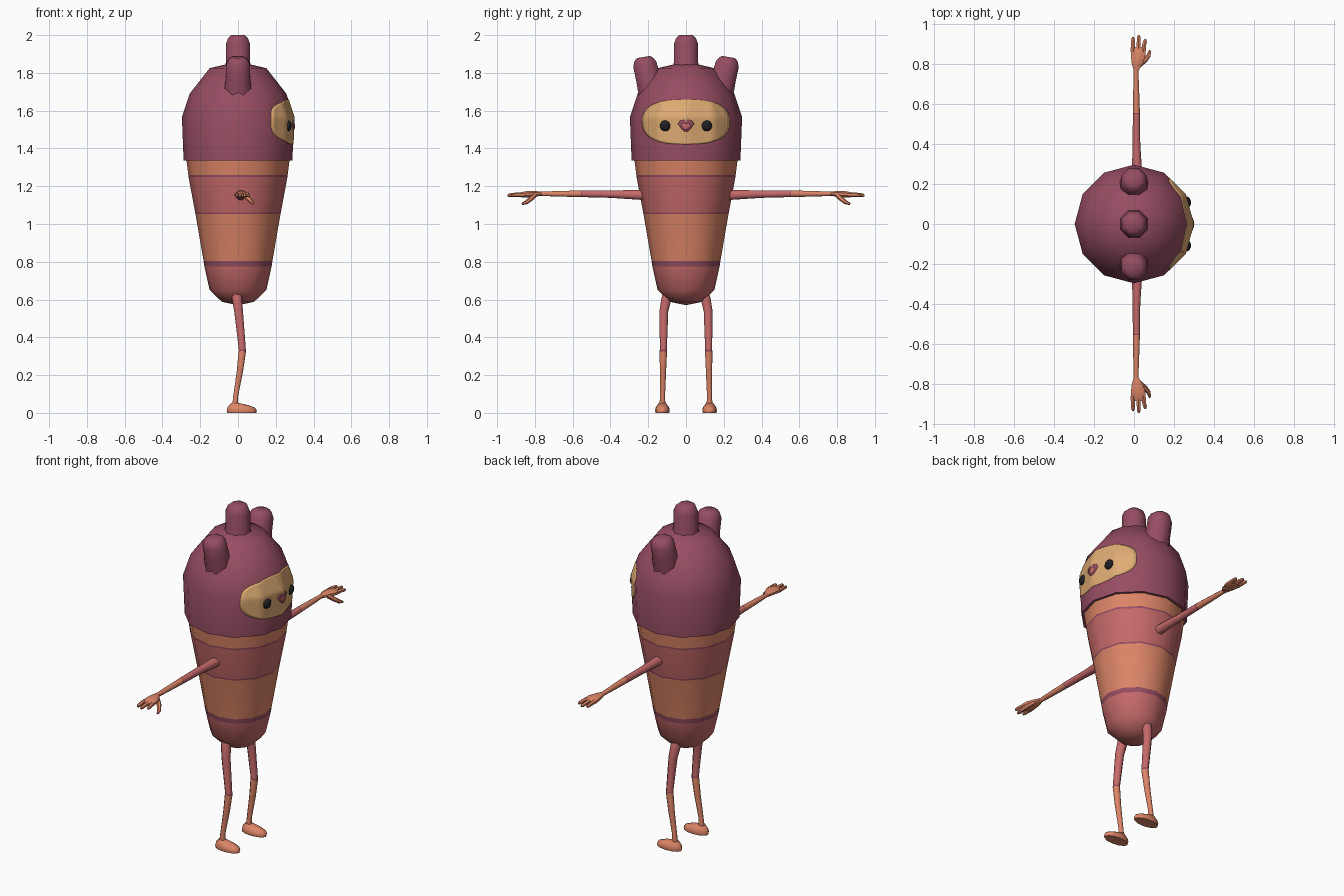
import bpy, bmesh, math
from mathutils import Vector
from mathutils.bvhtree import BVHTree

if "Cube" in bpy.data.objects:
    bpy.data.objects.remove(bpy.data.objects["Cube"])


def material(name, rgb):
    m = bpy.data.materials.new(name)
    lin = [((c / 255 + 0.055) / 1.055) ** 2.4 for c in rgb]
    m.diffuse_color = (*lin, 1)
    m.use_nodes = True
    m.node_tree.nodes["Principled BSDF"].inputs["Base Color"].default_value = m.diffuse_color
    return m


PLUM, RED, ORANGE, TAN, BLACK = range(5)
MATS = [material("plum", (150, 77, 98)), material("dusty_red", (198, 106, 106)),
        material("orange", (220, 133, 103)), material("tan", (222, 171, 115)),
        material("black", (32, 32, 34))]


def finish(name, bm, fix=True, sharp=50):
    """Turn a bmesh into an object, smooth except at sharp edges."""
    if fix:
        bmesh.ops.recalc_face_normals(bm, faces=bm.faces)
    for f in bm.faces:
        f.smooth = True
    for e in bm.edges:
        e.smooth = e.calc_face_angle(0) < math.radians(sharp)
    me = bpy.data.meshes.new(name)
    bm.to_mesh(me)
    for m in MATS:
        me.materials.append(m)
    ob = bpy.data.objects.new(name, me)
    bpy.context.collection.objects.link(ob)
    return ob


def bridge(bm, rings, mats):
    """Skin rings of vertices; a one-vertex ring is a pole, other ends get caps."""
    n = max(len(r) for r in rings)
    for k, (a, b) in enumerate(zip(rings, rings[1:])):
        for i in range(n):
            j = (i + 1) % n
            quad = [a[i % len(a)], a[j % len(a)], b[j % len(b)], b[i % len(b)]]
            f = bm.faces.new(list(dict.fromkeys(quad)))
            f.material_index = mats[k] if isinstance(mats, list) else mats
    for r, k in ((rings[0], 0), (rings[-1], -1)):
        if len(r) > 2:
            bm.faces.new(r).material_index = mats[k] if isinstance(mats, list) else mats


def lathe(name, profile, mats, sides=12):
    bm = bmesh.new()
    rings = []
    for r, z in profile:
        angs = [2 * math.pi * i / sides for i in range(sides)] if r else [0]
        rings.append([bm.verts.new((r * math.cos(a), r * math.sin(a), z)) for a in angs])
    bridge(bm, rings, mats)
    return finish(name, bm), bm


def tube(name, pts, mats, side=1, sides=8, phase=0.5):
    """Loft along (x, y, z, radius_x, radius_other); y is mirrored by side."""
    bm = bmesh.new()
    P = [Vector((p[0], p[1] * side, p[2])) for p in pts]
    rings = []
    for k, p in enumerate(pts):
        d = (P[min(k + 1, len(P) - 1)] - P[max(k - 1, 0)]).normalized()
        u = (Vector((1, 0, 0)) - d * d.x).normalized()
        v = d.cross(u)
        ra, rb = p[3], p[-1]
        rings.append([bm.verts.new(P[k] + u * ra * math.cos(a) + v * rb * math.sin(a))
                      for a in [2 * math.pi * (i + phase) / sides for i in range(sides)]])
    bridge(bm, rings, mats)
    return finish(name, bm)


# Striped body
lathe("body",
      [(0, .57), (.085, .588), (.15, .65), (.178, .775), (.182, .803), (.225, 1.052),
       (.227, 1.062), (.262, 1.25), (.263, 1.26), (.274, 1.345), (0, 1.40)],
      [RED, RED, RED, PLUM, ORANGE, PLUM, RED, PLUM, ORANGE, ORANGE])

# Hood
hood, hood_bm = lathe("hood",
                      [(0, 1.37), (.265, 1.337), (.288, 1.337), (.297, 1.565),
                       (.256, 1.69), (.15, 1.825), (0, 1.86)], PLUM)
hood_tree = BVHTree.FromBMesh(hood_bm)

# Knobs on the hood
K = 1 / math.cos(math.pi / 8)
tube("top_knob", [(0, 0, z, r * K) for z, r in
                  ((1.80, .08), (1.86, .063), (1.955, .063), (1.985, .052), (2.0, .036))], PLUM)
for s, tag in ((1, "left"), (-1, "right")):
    tube(tag + "_knob", [(0, y, z, r * K) for y, z, r in
                         ((.170, 1.67, .078), (.200, 1.77, .065), (.218, 1.845, .063),
                          (.224, 1.872, .050), (.226, 1.884, .034))], PLUM, s)


# Plates that follow the front of the hood
def plate(name, outline, cz, lift, mat, rings=14):
    bm = bmesh.new()

    def place(y, z, h):
        hit = hood_tree.ray_cast(Vector((1, y, z)), Vector((-1, 0, 0)))
        return bm.verts.new(hit[0] + hit[1].normalized() * h)

    loops = [[place(0, cz, lift)]]
    for k in range(1, rings + 1):
        loops.append([place(y * k / rings, cz + z * k / rings, lift) for y, z in outline])
    loops.append([place(y, cz + z, -.003) for y, z in outline])
    n = len(outline)
    for a, b in zip(loops, loops[1:]):
        for i in range(n):
            j = (i + 1) % n
            quad = [a[i % len(a)], b[i], b[j], a[j % len(a)]]
            bm.faces.new(list(dict.fromkeys(quad))).material_index = mat
    return finish(name, bm, fix=False)


def oval(hy, hz, power, n=56):
    out = []
    for i in range(n):
        a = 2 * math.pi * i / n
        c, s = math.cos(a), math.sin(a)
        out.append((hy * math.copysign(abs(c) ** (2 / power), c),
                    hz * math.copysign(abs(s) ** (2 / power), s)))
    return out


def beak(w, h):
    return [(w * y, h * z) for y, z in ((1, .35), (.75, .9), (.3, 1), (-.3, 1), (-.75, .9),
                                        (-1, .35), (-.6, -.4), (-.2, -1), (.2, -1), (.6, -.4))]


plate("face_patch", oval(.23, .118, 2.6), 1.54, .003, TAN)
plate("mouth", beak(.042, .030), 1.52, .005, PLUM, 4)
plate("mouth_inside", beak(.024, .015), 1.516, .007, RED, 4)

for s, tag in ((1, "left"), (-1, "right")):
    # Eye
    bm = bmesh.new()
    bmesh.ops.create_uvsphere(bm, u_segments=10, v_segments=8, radius=1)
    for v in bm.verts:
        v.co = Vector((.264 + v.co.x * .022, s * .108 + v.co.y * .030, 1.52 + v.co.z * .030))
    for f in bm.faces:
        f.material_index = BLACK
    finish(tag + "_eye", bm)

    # Arm with a thin cuff at the elbow
    tube(tag + "_arm",
         [(.015, .20, 1.153, .030), (.015, .27, 1.155, .027), (.012, .40, 1.158, .021),
          (.012, .55, 1.160, .019), (.012, .556, 1.160, .019), (.011, .67, 1.160, .016),
          (.010, .78, 1.160, .012)],
         [RED, RED, RED, PLUM, ORANGE, ORANGE], s)

    # Hand: palm, three fingers and a drooping thumb
    tube(tag + "_palm",
         [(.010, .765, 1.160, .012, .012), (.014, .80, 1.160, .028, .016),
          (.020, .835, 1.158, .038, .018), (.022, .87, 1.155, .040, .015),
          (.022, .885, 1.154, .034, .010)], ORANGE, s)
    for i, (x0, x1, tip) in enumerate(((-.006, -.005, .935), (.022, .024, .945), (.047, .056, .925))):
        tube(f"{tag}_finger_{i + 1}",
             [(x0, .86, 1.156, .013), ((x0 + x1) / 2, .90, 1.155, .0115),
              (x1, tip - .010, 1.152, .010), (x1, tip, 1.151, .005)], ORANGE, s, 6)
    tube(tag + "_thumb",
         [(.030, .80, 1.155, .014), (.055, .82, 1.135, .013),
          (.074, .845, 1.115, .011), (.080, .868, 1.106, .006)], ORANGE, s, 6)

    # Leg with a thin cuff at the knee
    tube(tag + "_leg",
         [(-.005, .090, .655, .028), (-.005, .105, .60, .028), (.003, .117, .54, .025),
          (.023, .120, .335, .020), (.023, .120, .327, .021), (.010, .122, .22, .018),
          (-.012, .124, .09, .014), (-.015, .125, .03, .018)],
         [RED, RED, RED, PLUM, ORANGE, ORANGE, ORANGE], s)

    # Foot
    bm = bmesh.new()
    rings = []
    for cx, hx, hy, z in ((.020, .077, .036, 0), (.020, .080, .039, .012), (.017, .073, .036, .028),
                          (.005, .052, .028, .040), (-.015, .022, .019, .052)):
        rings.append([bm.verts.new((cx + hx * math.cos(a), s * .125 + hy * math.sin(a), z))
                      for a in [2 * math.pi * i / 12 for i in range(12)]])
    bridge(bm, rings, ORANGE)
    finish(tag + "_foot", bm)
